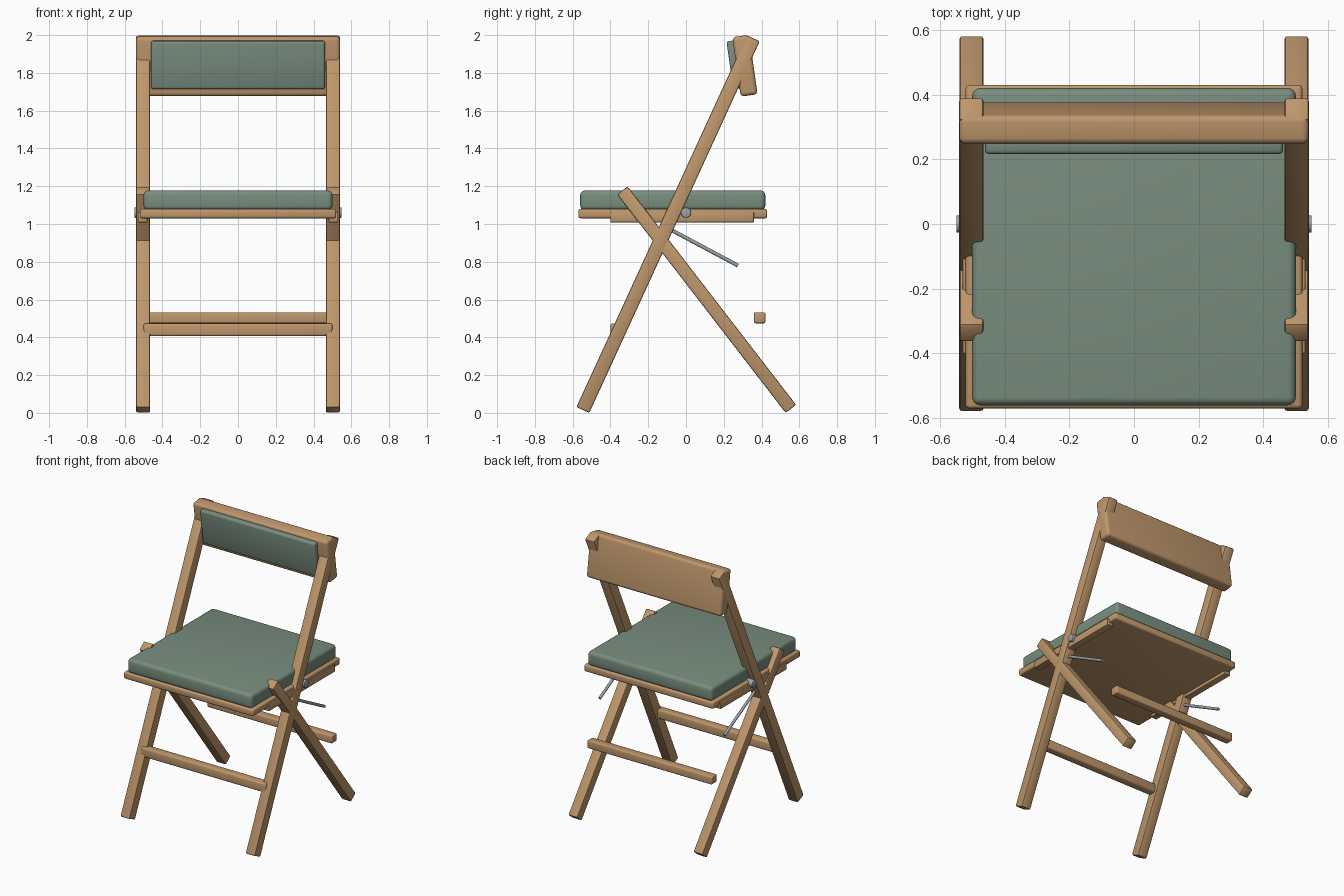
import bpy, math
from mathutils import Vector

if "Cube" in bpy.data.objects:
    bpy.data.objects.remove(bpy.data.objects["Cube"])


def material(name, rgb):
    m = bpy.data.materials.new(name)
    m.diffuse_color = (*rgb, 1)
    m.use_nodes = True
    m.node_tree.nodes["Principled BSDF"].inputs["Base Color"].default_value = m.diffuse_color
    return m


WOOD = material("wood", (0.52, 0.31, 0.15))
FABRIC = material("fabric", (0.19, 0.27, 0.21))
METAL = material("metal", (0.33, 0.37, 0.41))


def finish(ob, name, mat, bevel, segments):
    ob.name = name
    ob.data.materials.append(mat)
    bpy.ops.object.transform_apply(location=False, rotation=False, scale=True)
    if bevel:
        b = ob.modifiers.new("bevel", 'BEVEL')
        b.width, b.segments = bevel, segments
        b.limit_method = 'ANGLE'
        bpy.ops.object.modifier_apply(modifier="bevel")
    bpy.ops.object.shade_smooth_by_angle(angle=math.radians(35))
    return ob


def box(name, centre, size, mat, bevel=0.008, segments=2, tilt=0):
    bpy.ops.mesh.primitive_cube_add(size=1, location=centre, rotation=(tilt, 0, 0))
    ob = bpy.context.object
    ob.scale = size
    return finish(ob, name, mat, bevel, segments)


def bar(name, x, start, end, width, depth):
    """Square bar between two (y, z) points."""
    a, b = Vector((x, *start)), Vector((x, *end))
    d = b - a
    return box(name, (a + b) / 2, (width, depth, d.length), WOOD,
               tilt=math.atan2(-d.y, d.z))


def rod(name, a, b, radius, sides, bevel=0):
    a, b = Vector(a), Vector(b)
    d = b - a
    bpy.ops.mesh.primitive_cylinder_add(
        vertices=sides, radius=radius, depth=d.length, location=(a + b) / 2,
        rotation=d.to_track_quat('Z', 'Y').to_euler())
    return finish(bpy.context.object, name, METAL, bevel, 2)


# Parts repeated on both sides
for s, side in ((-1, "left"), (1, "right")):
    bar(f"front_leg_{side}", s * 0.5025, (-0.546, 0.0156), (0.356, 1.983), 0.075, 0.075)
    bar(f"rear_leg_{side}", s * 0.502, (0.555, 0.0215), (-0.337, 1.178), 0.074, 0.07)
    box(f"seat_rail_{side}", (s * 0.505, -0.02, 1.035), (0.05, 0.76, 0.054), WOOD, 0.005)
    rod(f"pivot_pin_{side}", (s * 0.45, 0, 1.06), (s * 0.549, 0, 1.06), 0.027, 24, 0.004)
    rod(f"stay_rod_{side}", (s * 0.5, -0.10, 0.98), (s * 0.5, 0.275, 0.78), 0.01, 12)

# Seat
box("seat_board", (0, -0.07, 1.055), (1.04, 1.0, 0.05), WOOD, 0.012, 3)
box("seat_cushion", (0, -0.07, 1.125), (1.0, 0.98, 0.105), FABRIC, 0.025, 4)

# Backrest, leaning forward at the top
TILT = math.radians(8)
box("back_board", (0, 0.312, 1.838), (1.08, 0.09, 0.318), WOOD, 0.02, 4, TILT)
box("back_cushion", (0, 0.257, 1.843), (0.92, 0.05, 0.256), FABRIC, 0.012, 3, TILT)

# Stretchers
box("front_stretcher", (0, -0.37, 0.44), (1.0, 0.06, 0.068), WOOD, 0.012, 3)
box("rear_stretcher", (0, 0.39, 0.503), (1.0, 0.06, 0.057), WOOD, 0.008, 3)
